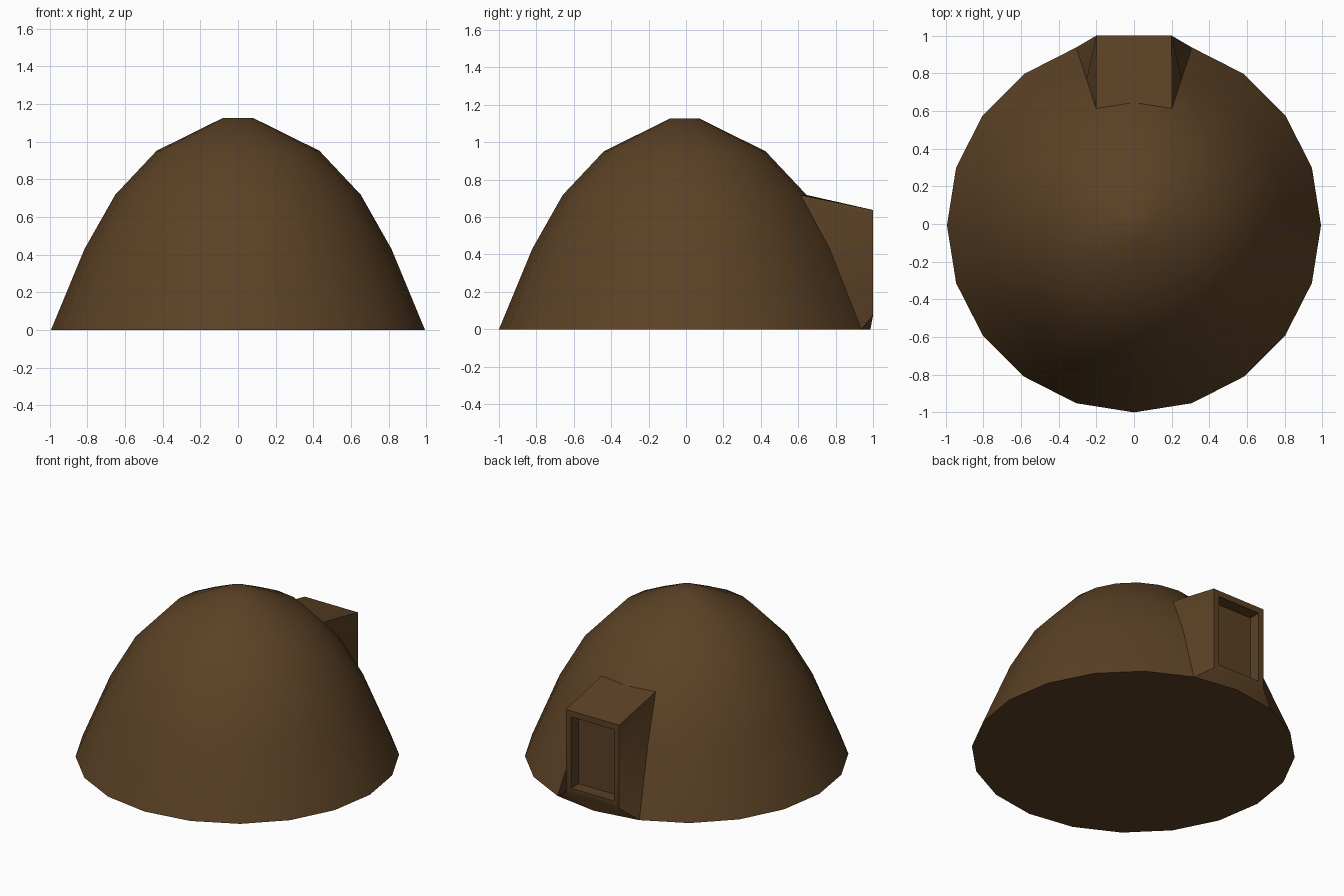
import bpy, bmesh, math

if "Cube" in bpy.data.objects:
    bpy.data.objects.remove(bpy.data.objects["Cube"])

brown = bpy.data.materials.new("earth brown")
brown.diffuse_color = (0.105, 0.053, 0.0185, 1)
brown.use_nodes = True
brown.node_tree.nodes["Principled BSDF"].inputs["Base Color"].default_value = brown.diffuse_color

N, CY = 20, -0.007
PROFILE = [(0.993, 0), (0.815, 0.43), (0.652, 0.718), (0.432, 0.952), (0.08, 1.126)]

bm = bmesh.new()

# Dome rings; index 0 points to the back (+y), where the entrance sits
rings = []
for r, z in PROFILE:
    rings.append([bm.verts.new((r * math.sin(2 * math.pi * i / N),
                                CY + r * math.cos(2 * math.pi * i / N), z))
                  for i in range(N)])
for k in range(len(PROFILE) - 1):
    for i in range(N):
        if k < 2 and i in (0, N - 1):
            continue  # opening for the entrance
        j = (i + 1) % N
        bm.faces.new((rings[k][i], rings[k][j], rings[k + 1][j], rings[k + 1][i]))
bm.faces.new(rings[-1])
bm.faces.new(rings[0])
bm.verts.remove(rings[1][0])

# Entrance: walls, roof and sill joining a rectangular front to the dome
top, mid, low = {}, {}, {}
for s in (1, -1):
    top[s] = bm.verts.new((0.2 * s, 1, 0.638))
    mid[s] = bm.verts.new((0.2 * s, 1, 0.425))
    low[s] = bm.verts.new((0.2 * s, 1, 0.075))
    a, b, c = (rings[k][s % N] for k in range(3))
    bm.faces.new((c, b, mid[s], top[s]))
    bm.faces.new((b, a, low[s], mid[s]))
    bm.faces.new((a, rings[0][0], low[s]))
bm.faces.new((low[1], low[-1], rings[0][0]))
bm.faces.new((rings[2][1], rings[2][0], rings[2][-1], top[-1], top[1]))
front = bm.faces.new((top[1], mid[1], low[1], low[-1], mid[-1], top[-1]))
bmesh.ops.recalc_face_normals(bm, faces=bm.faces[:])

# Recessed doorway: square frame around a sunken panel
bmesh.ops.dissolve_degenerate(bm, dist=1e-6, edges=bm.edges[:])
bm.faces.remove(front)


def rect(hx, y, z0, z1):
    return [bm.verts.new((x, y, z)) for x, z in
            ((hx, z0), (-hx, z0), (-hx, z1), (hx, z1))]


outer = [low[1], low[-1], top[-1], top[1]]
rim = rect(0.16, 1, 0.115, 0.598)
panel = rect(0.16, 0.92, 0.115, 0.598)
for i in range(4):
    j = (i + 1) % 4
    loop = [outer[i], outer[j], rim[j], rim[i]]
    if i == 1:
        loop.insert(1, mid[-1])
    if i == 3:
        loop.insert(1, mid[1])
    bm.faces.new(loop)
    bm.faces.new((rim[i], rim[j], panel[j], panel[i]))
bm.faces.new(panel)
bmesh.ops.recalc_face_normals(bm, faces=bm.faces[:])

mesh = bpy.data.meshes.new("dome_hut")
bm.to_mesh(mesh)
bm.free()
mesh.materials.append(brown)
hut = bpy.data.objects.new("dome_hut", mesh)
bpy.context.collection.objects.link(hut)
bpy.context.view_layer.objects.active = hut
hut.select_set(True)
bpy.ops.object.shade_smooth_by_angle(angle=math.radians(30))
